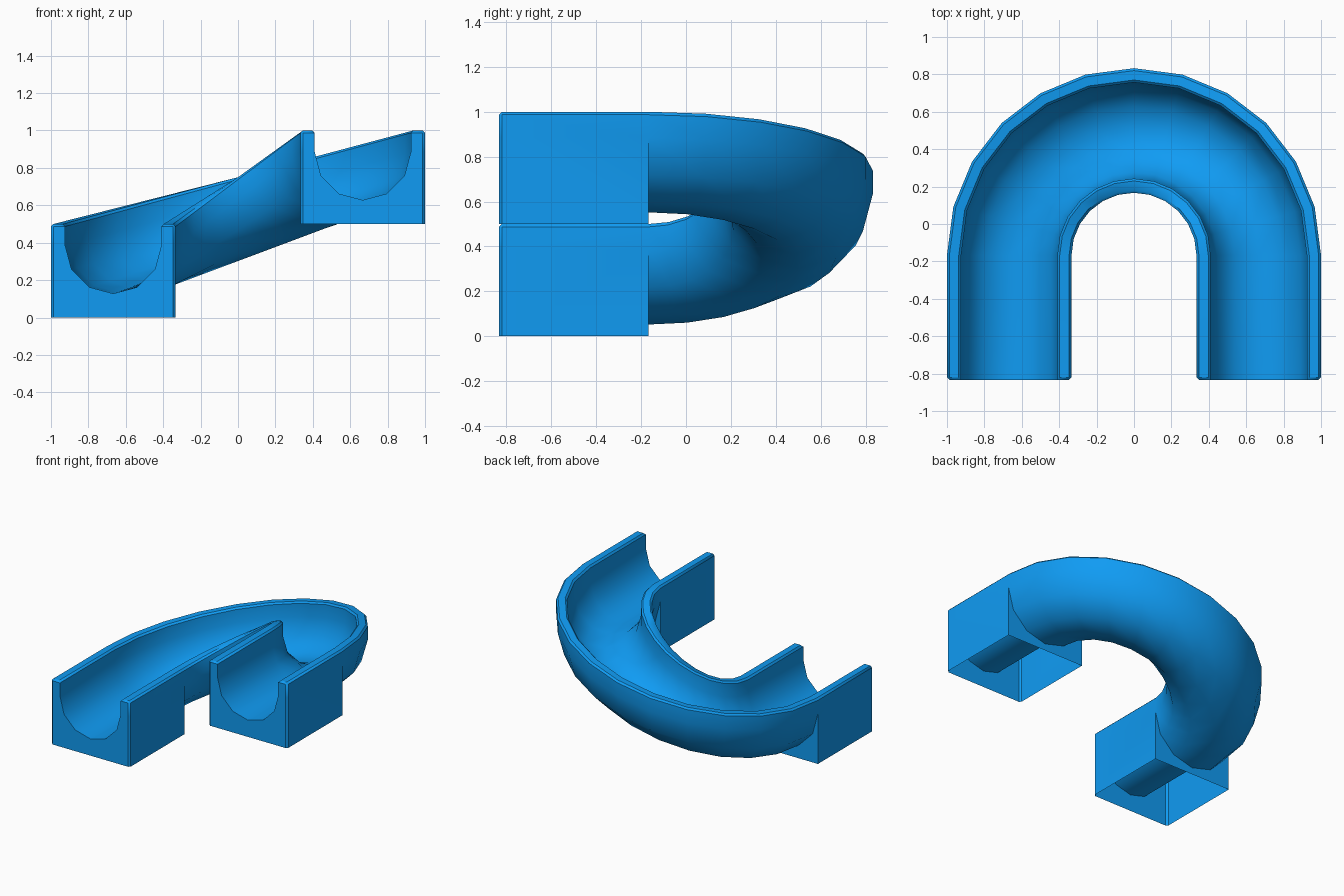
import bpy, bmesh
from math import sin, cos, pi, radians

if "Cube" in bpy.data.objects:
    bpy.data.objects.remove(bpy.data.objects["Cube"])

R, r = 0.333, 0.257        # outer and inner half widths of the trough
H, C, B = 0.5, 0.385, 0.013  # rim height, arc centre height, chamfer
PATH, CY = 0.667, -0.167   # bend radius and bend centre
BLOCK = 0.666              # length of each end block


def arc(rad, a0, a1, n=6):
    return [(rad * cos(a0 + (a1 - a0) * i / n), C + rad * sin(a0 + (a1 - a0) * i / n))
            for i in range(n + 1)]


def place(u, z, theta, back=0.0):
    rad = PATH - u
    return (rad * cos(theta), CY + rad * sin(theta) - back, z + 0.25 + 0.25 * cos(theta))


# Shared upper section: chamfered rims and the round channel
rim = [(-R, C), (-R, H - B), (-R + B, H), (-r - B, H), (-r, H - B)]
upper = rim + arc(r, pi, 2 * pi) + [(-u, z) for u, z in reversed(rim)]
under = arc(R, 2 * pi, pi)
tube = upper + under[1:-1]
block = [(-R, 0)] + upper + [(R, 0)]
# Front section is pulled in to chamfer the outer edges
front = [(max(-R + B, min(R - B, u)), min(z, H - B)) for u, z in block]

bm = bmesh.new()


def ring(section, theta, back=0.0):
    return [bm.verts.new(place(u, z, theta, back)) for u, z in section]


def bridge(a, b, closed):
    n = len(a)
    for i in range(n if closed else n - 1):
        j = (i + 1) % n
        bm.faces.new((a[i], a[j], b[j], b[i]))


# Rising half-turn trough
rings = [ring(tube, pi - pi * i / 12) for i in range(13)]
for a, b in zip(rings, rings[1:]):
    bridge(a, b, True)

# End blocks, open underneath
for theta in (pi, 0):
    sections = [ring(block, theta), ring(block, theta, BLOCK - B), ring(front, theta, BLOCK)]
    bridge(sections[0], sections[1], False)
    bridge(sections[1], sections[2], False)
    bm.faces.new(ring(front, theta, BLOCK))
    bm.faces.new(ring([(R, 0)] + under + [(-R, 0)], theta))

bmesh.ops.remove_doubles(bm, verts=bm.verts, dist=0.0005)
bmesh.ops.recalc_face_normals(bm, faces=bm.faces)
mesh = bpy.data.meshes.new("curved_ramp_track")
bm.to_mesh(mesh)
bm.free()

track = bpy.data.objects.new("curved_ramp_track", mesh)
bpy.context.collection.objects.link(track)
mat = bpy.data.materials.new("blue_plastic")
mat.diffuse_color = (0.005, 0.33, 0.9, 1)
mat.use_nodes = True
mat.node_tree.nodes["Principled BSDF"].inputs["Base Color"].default_value = mat.diffuse_color
mesh.materials.append(mat)

bpy.context.view_layer.objects.active = track
track.select_set(True)
bpy.ops.object.shade_smooth_by_angle(angle=radians(40))
